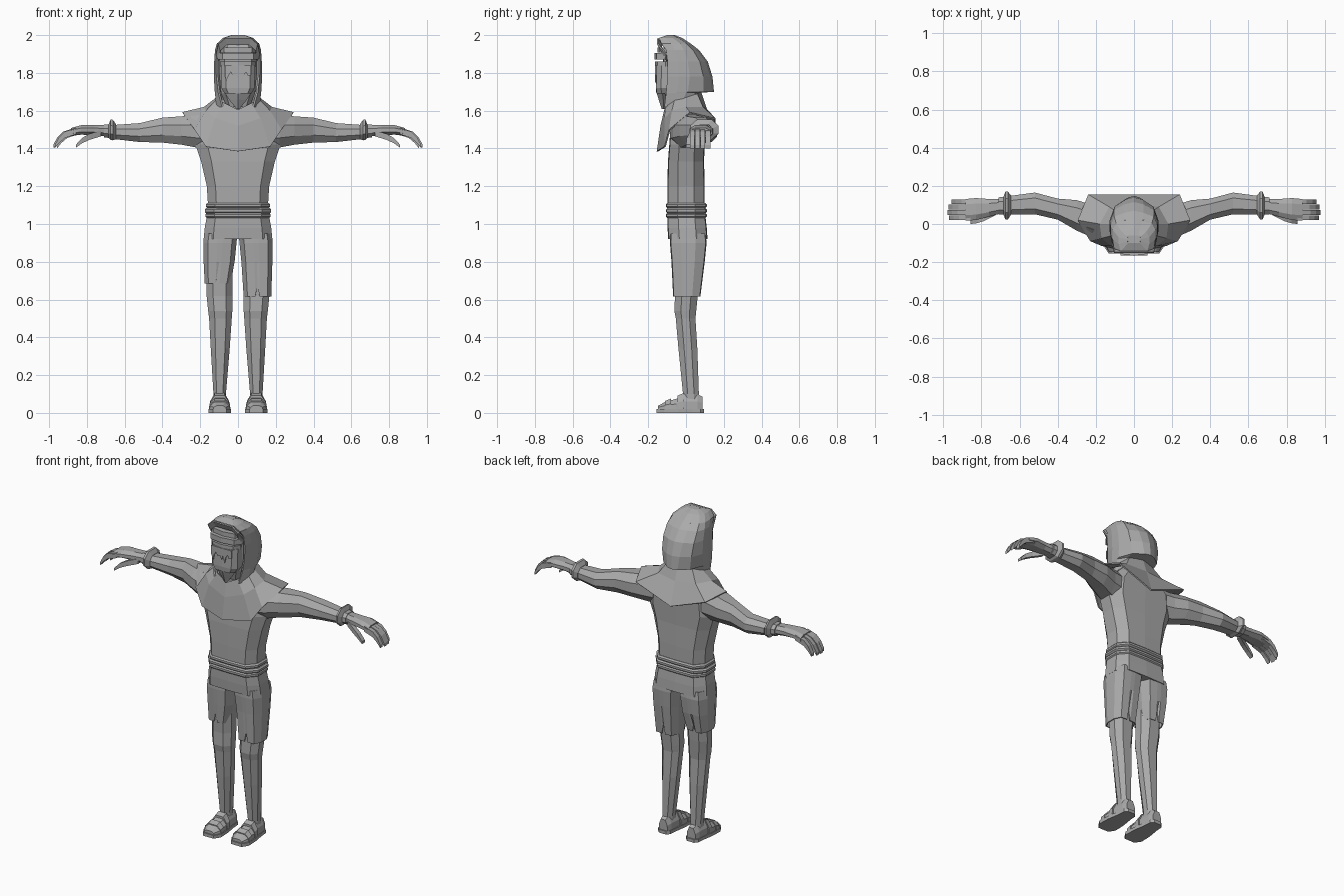
import bpy, bmesh, math
from mathutils import Vector

GREY = bpy.data.materials.new("cloth_grey")
GREY.diffuse_color = (0.4, 0.4, 0.4, 1)


def finish(name, bm, thick=0):
    bmesh.ops.recalc_face_normals(bm, faces=bm.faces)
    me = bpy.data.meshes.new(name)
    bm.to_mesh(me)
    bm.free()
    me.materials.append(GREY)
    ob = bpy.data.objects.new(name, me)
    bpy.context.collection.objects.link(ob)
    if thick:
        mod = ob.modifiers.new("thickness", "SOLIDIFY")
        mod.thickness = thick
        mod.offset = -1
    return ob


def loft(name, rings, caps=True, closed=True, thick=0):
    """Skin a list of equal-length point rings."""
    bm = bmesh.new()
    vs = [[bm.verts.new(p) for p in r] for r in rings]
    n = len(rings[0])
    for a, b in zip(vs, vs[1:]):
        for i in range(n if closed else n - 1):
            j = (i + 1) % n
            bm.faces.new((a[i], a[j], b[j], b[i]))
    if caps:
        bm.faces.new(vs[0])
        bm.faces.new(vs[-1])
    return finish(name, bm, thick)


BODY = [(0, -1.04), (.72, -1), (1, -.45), (1, .45), (.72, 1),
        (0, 1.04), (-.72, 1), (-1, .45), (-1, -.45), (-.72, -1)]
OCT = [(.5, -1), (1, -.4), (1, .4), (.5, 1), (-.5, 1), (-1, .4), (-1, -.4), (-.5, -1)]
# Octagon with three close points front and back, for torn hems
HEM = [(-.16, -1), (0, -1), (.16, -1), (.72, -.95), (1, -.4), (1, .4), (.72, .95),
       (.16, 1), (0, 1), (-.16, 1), (-.72, .95), (-1, .4), (-1, -.4), (-.72, -.95)]
BOX = [(-1, -1), (1, -1), (1, 1), (-1, 1)]


def up(z, cx, cy, rx, ry, shape=BODY):
    return [(cx + rx * a, cy + ry * b, z) for a, b in shape]


def across(x, cy, cz, ry, rz, shape=OCT):
    return [(x, cy + ry * a, cz + rz * b) for a, b in shape]


def mirrored(half):
    """Half ring from front centre to back centre, completed on the other side."""
    return half + [(-x, y, z) for x, y, z in half[-2:0:-1]]


# Torso
loft("torso", [up(*r) for r in [
    (1.04, 0, 0, .155, .095), (1.2, 0, 0, .165, .095), (1.33, 0, 0, .195, .092),
    (1.42, 0, .005, .225, .09), (1.52, 0, .01, .215, .088), (1.59, 0, .015, .15, .075),
    (1.66, 0, .0, .08, .07)]])

# Wrapped belt
for z, w in ((1.045, .172), (1.07, .176), (1.098, .17)):
    loft("belt_wrap", [up(z - .014, 0, .002, w - .008, .096), up(z - .006, 0, .002, w, .104),
                       up(z + .006, 0, .002, w, .104), up(z + .014, 0, .002, w - .008, .096)])

# Shorts
loft("shorts_hips", [up(1.04, 0, .002, .165, .097), up(.98, 0, .006, .176, .1),
                     up(.92, 0, .01, .182, .1)])
for s, hem in ((-1, .685), (1, .615)):
    inner = .03 if s > 0 else .04
    rings = [up(.95, s * .09, .01, .088, .094, HEM),
             up(.9, s * .096, .012, .088, .097, HEM),
             up(.8, s * .1, .011, .082, .088, HEM),
             up(hem, s * (.176 + inner) / 2, .004, (.176 - inner) / 2, .072, HEM)]
    rings[-1] = [(x, y, z + (.06 if i in (1, 8) else 0))
                 for i, (x, y, z) in enumerate(rings[-1])]
    loft("shorts_leg", rings, caps=False, thick=.006)

for s in (-1, 1):
    # Leg
    loft("leg", [up(*r, OCT) for r in [
        (.9, s * .095, .005, .07, .075), (.62, s * .098, .002, .068, .06),
        (.54, s * .094, -.004, .064, .058), (.5, s * .093, -.002, .06, .052),
        (.34, s * .094, .01, .05, .05), (.1, s * .097, .026, .033, .042),
        (.05, s * .097, .026, .033, .042)]])

    # Shoe: sole, upper, straps
    foot = [(-.6, -1), (.6, -1), (1, -.7), (.95, -.1), (.75, .5), (.7, .85), (.4, 1),
            (-.4, 1), (-.7, .85), (-.75, .5), (-.95, -.1), (-1, -.7)]
    loft("shoe_sole", [up(0, s * .097, -.03, .06, .125, foot),
                       up(.02, s * .097, -.03, .06, .125, foot)])

    def instep(y, w, top, base=.02):
        cx = s * .097
        return [(cx - w, y, base), (cx - w * .95, y, base + (top - base) * .5),
                (cx - w * .5, y, top), (cx + w * .5, y, top),
                (cx + w * .95, y, base + (top - base) * .5), (cx + w, y, base)]
    loft("shoe_upper", [instep(*r) for r in [
        (-.148, .034, .038), (-.11, .054, .058), (-.05, .052, .075), (-.012, .045, .1),
        (.06, .04, .1), (.088, .03, .085)]])
    for y, w, t in ((-.095, .057, .07), (-.03, .053, .098)):
        loft("shoe_strap", [instep(y - .016, w, t - .007), instep(y + .016, w, t + .006)])

    # Arm
    loft("arm", [across(s * x, *r) for x, *r in [
        (.14, 0, 1.49, .085, .09), (.22, .015, 1.49, .085, .085), (.3, .045, 1.495, .08, .075),
        (.4, .078, 1.497, .055, .066), (.52, .108, 1.484, .057, .05),
        (.66, .098, 1.487, .048, .037), (.7, .095, 1.492, .04, .03)]])
    # Wrist cuff
    loft("wrist_cuff", [across(s * x, *r) for x, *r in [
        (.645, .099, 1.488, .05, .039), (.662, .097, 1.497, .074, .054),
        (.674, .097, 1.5, .074, .054), (.685, .096, 1.492, .046, .036),
        (.71, .095, 1.493, .045, .034)]])
    # Hand
    loft("palm", [across(s * x, *r) for x, *r in [
        (.69, .095, 1.493, .038, .03), (.76, .085, 1.497, .046, .027),
        (.83, .078, 1.498, .058, .025), (.885, .075, 1.487, .056, .021)]])
    for i in range(4):
        y, d = .033 + .028 * i, (-.008, 0, -.004, -.02)[i]
        loft("finger", [across(s * (x + d), y, z, .0125, r, BOX) for x, z, r in [
            (.865, 1.492, .017), (.925, 1.472, .017), (.955, 1.445, .016),
            (.978, 1.41, .009)]])
    loft("thumb", [across(s * x, y, z, .014, r, BOX) for x, y, z, r in [
        (.725, .06, 1.48, .016), (.785, .03, 1.462, .016), (.825, .018, 1.442, .014),
        (.858, .014, 1.412, .008)]])

# Shoulder cape
loft("cape", [mirrored(r) for r in [
    [(0, -.115, 1.605), (.07, -.105, 1.64), (.112, -.06, 1.66), (.115, 0, 1.67),
     (.085, .06, 1.69), (0, .08, 1.7)],
    [(0, -.135, 1.52), (.12, -.115, 1.56), (.17, -.075, 1.6), (.18, .0, 1.62),
     (.13, .09, 1.62), (0, .11, 1.61)],
    [(0, -.155, 1.385), (.17, -.115, 1.41), (.23, -.09, 1.5), (.295, .02, 1.592),
     (.24, .155, 1.56), (0, .155, 1.47)]]], caps=False, thick=.008)

# Hood: open at the front, each row given as front edge, side and back
hood = []
for z, wf, yf, w, ym, wb, yb in [
        (1.62, .085, -.115, .115, -.03, .07, .08), (1.695, .105, -.105, .122, 0, .06, .08),
        (1.70, .105, -.105, .123, .01, .06, .148), (1.78, .115, -.098, .128, .02, .075, .14),
        (1.86, .116, -.098, .126, .01, .085, .115), (1.92, .112, -.105, .122, -.01, .085, .07),
        (1.955, .105, -.13, .112, -.03, .075, .025), (1.985, .07, -.142, .08, -.07, .05, -.02),
        (2.0, .03, -.10, .035, -.08, .03, -.06)]:
    half = [(wf, yf, z), (w, (yf + ym) / 2, z), (w, ym, z),
            ((w + wb) / 2, ym + (yb - ym) * .6, z), (wb * .6, yb - .012, z)]
    hood.append(half + [(0, yb, z)] + [(-x, y, c) for x, y, c in half[::-1]])
loft("hood", hood, caps=False, closed=False, thick=.01)
# Hood crown and brim
loft("hood_crown", [
    [(-.03, -.06, 2.0), (.03, -.06, 2.0)], [(-.035, -.08, 2.0), (.035, -.08, 2.0)],
    [(-.03, -.10, 2.0), (.03, -.10, 2.0)], [(-.07, -.142, 1.985), (.07, -.142, 1.985)]],
    caps=False, closed=False)
arch = [(-.112, 1.9), (-.105, 1.955), (-.07, 1.985), (.07, 1.985), (.105, 1.955), (.112, 1.9)]
loft("hood_brim", [[(x, -.1 if abs(x) > .11 else -.146, z) for x, z in arch],
                   [(x * .88, -.098 if abs(x) > .11 else -.128, z - .035) for x, z in arch]],
     caps=False, closed=False, thick=.008)

# Head
loft("head", [up(*r) for r in [
    (1.62, 0, -.04, .06, .05), (1.69, 0, -.04, .09, .07), (1.8, 0, -.035, .1, .08),
    (1.92, 0, -.04, .1, .08), (1.95, 0, -.04, .07, .06)]])


def curved_band(name, z0, z1, w, front, depth=.03):
    """Plate that wraps round the front of the face."""
    outer = [(-w, front + .055), (-w * .75, front + .012), (0, front),
             (w * .75, front + .012), (w, front + .055)]
    shape = outer + [(x * .85, y + depth) for x, y in outer[::-1]]
    loft(name, [[(x, y, z) for x, y in shape] for z in (z0, z1)])


# Face wrap: brow, eye strap, muzzle rim and muzzle
curved_band("brow_band", 1.908, 1.935, .1, -.15)
curved_band("eye_strap", 1.872, 1.905, .108, -.167)
curved_band("muzzle_rim", 1.835, 1.86, .095, -.163)
loft("muzzle", [up(*r) for r in [
    (1.69, 0, -.11, .07, .045), (1.72, 0, -.11, .088, .048),
    (1.84, 0, -.11, .09, .045)]])
# Ragged cloth hanging over the muzzle
for i in range(7):
    x = -.06 + .02 * i
    drop = 1.75 + .018 * (i * 3 % 4)
    loft("ragged_strip", [[(x - .01, y, 1.838), (x + .01, y, 1.838),
                           (x + .01, y, 1.79), (x + .002, y, drop), (x - .01, y, 1.785)]
                          for y in (-.165, -.157)])
# Pointed chin cloth
loft("chin_cloth", [mirrored([(0, -.155, 1.69), (.07, -.125, 1.695), (0, -.07, 1.69)]),
                    mirrored([(0, -.145, 1.66), (.045, -.12, 1.655), (0, -.08, 1.65)]),
                    mirrored([(0, -.128, 1.608), (.006, -.12, 1.608), (0, -.11, 1.608)])])
